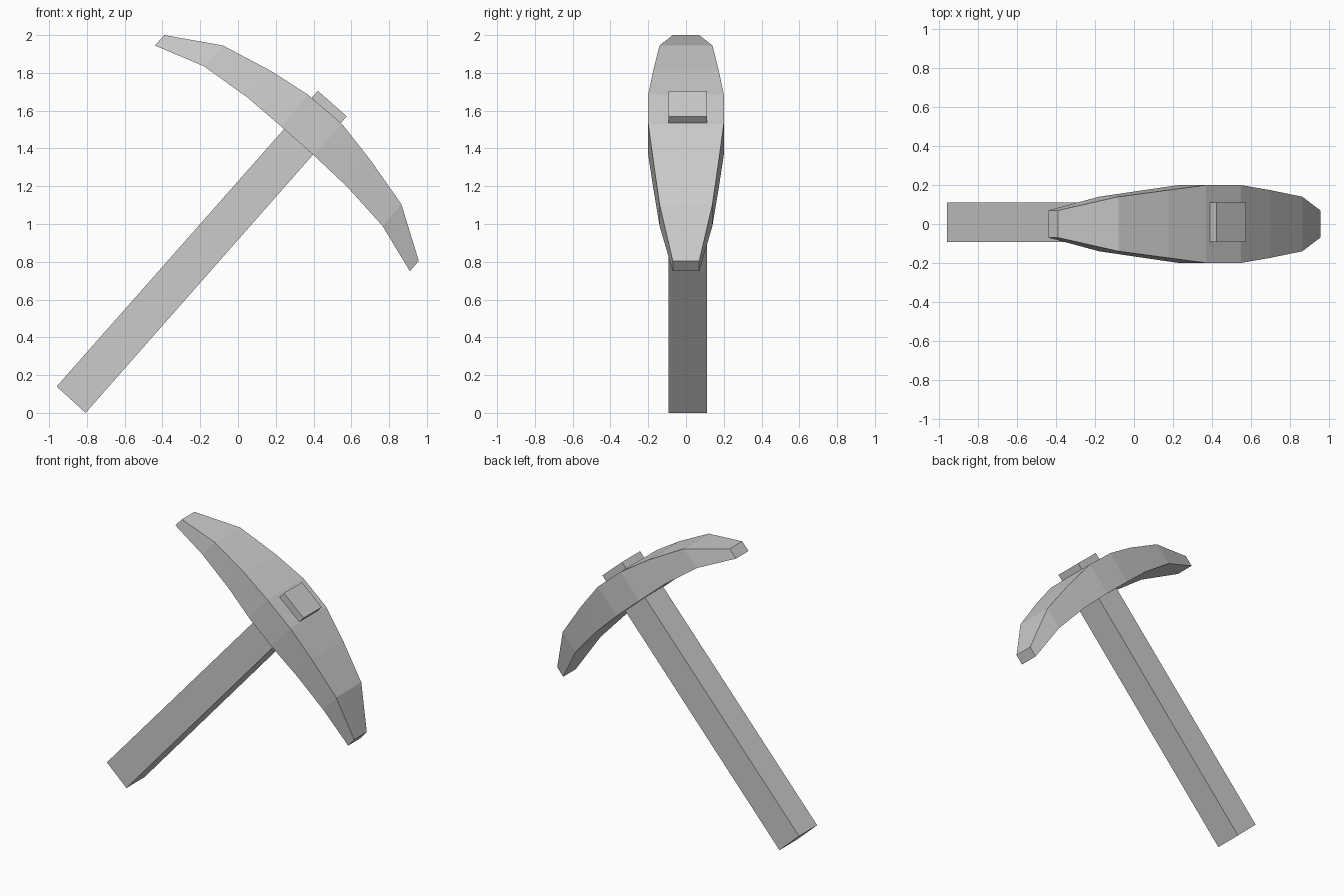
import bpy, bmesh

if "Cube" in bpy.data.objects:
    bpy.data.objects.remove(bpy.data.objects["Cube"])


def mesh_object(name, rings):
    """Skin a row of four-sided rings and cap both ends."""
    bm = bmesh.new()
    loops = [[bm.verts.new(p) for p in ring] for ring in rings]
    for a, b in zip(loops, loops[1:]):
        for i in range(4):
            j = (i + 1) % 4
            bm.faces.new((a[i], a[j], b[j], b[i]))
    bm.faces.new(loops[0])
    bm.faces.new(loops[-1])
    bmesh.ops.recalc_face_normals(bm, faces=bm.faces)
    me = bpy.data.meshes.new(name)
    bm.to_mesh(me)
    bm.free()
    ob = bpy.data.objects.new(name, me)
    bpy.context.collection.objects.link(ob)
    return ob


def ring(p, q, y0, y1):
    """Rectangle spanning profile points p and q (x, z) between two depths."""
    return [(p[0], y0, p[1]), (p[0], y1, p[1]), (q[0], y1, q[1]), (q[0], y0, q[1])]


# Curved head: outer point, inner point, half width
stations = [
    ((-0.39, 2.00), (-0.44, 1.945), 0.07),
    ((-0.08, 1.945), (-0.18, 1.835), 0.14),
    ((0.175, 1.81), (0.05, 1.67), 0.174),
    ((0.37, 1.685), (0.23, 1.515), 0.20),
    ((0.55, 1.53), (0.40, 1.365), 0.20),
    ((0.70, 1.34), (0.58, 1.195), 0.174),
    ((0.865, 1.105), (0.765, 0.99), 0.14),
    ((0.957, 0.805), (0.91, 0.75), 0.07),
]
mesh_object("pick_head", [ring(p, q, -w, w) for p, q, w in stations])

# Square handle running through the head, slightly off centre
mesh_object("handle", [
    ring((-0.96, 0.14), (-0.807, 0.0), -0.092, 0.11),
    ring((0.423, 1.705), (0.576, 1.57), -0.092, 0.11),
])
